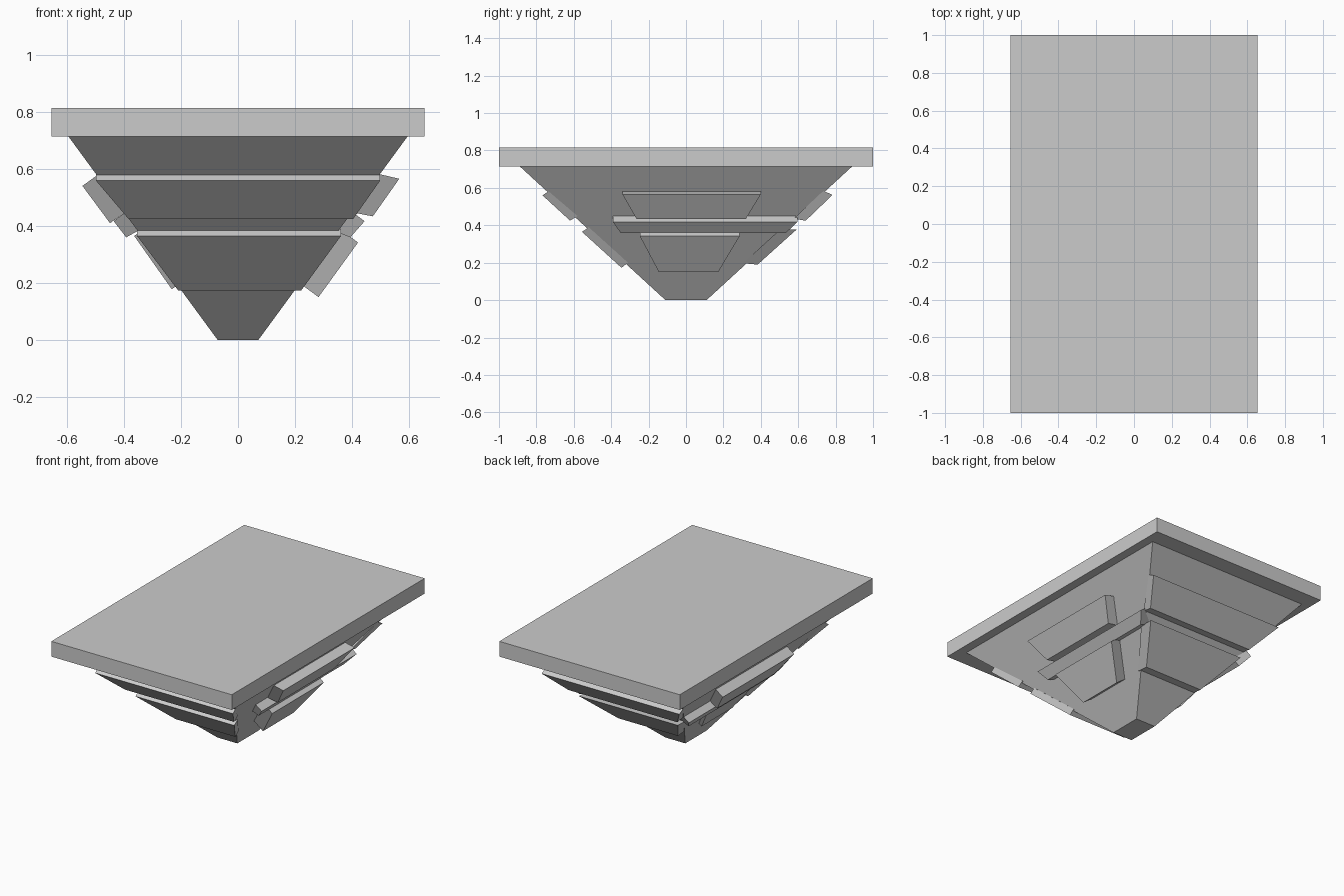
import bpy, bmesh

if "Cube" in bpy.data.objects:
    bpy.data.objects.remove(bpy.data.objects["Cube"])


def solid(name, lower, upper):
    """Closed solid between two matching quads."""
    bm = bmesh.new()
    a = [bm.verts.new(p) for p in lower]
    b = [bm.verts.new(p) for p in upper]
    bm.faces.new(a)
    bm.faces.new(b)
    for i in range(4):
        j = (i + 1) % 4
        bm.faces.new((a[i], a[j], b[j], b[i]))
    bmesh.ops.recalc_face_normals(bm, faces=bm.faces)
    mesh = bpy.data.meshes.new(name)
    bm.to_mesh(mesh)
    bm.free()
    ob = bpy.data.objects.new(name, mesh)
    bpy.context.collection.objects.link(ob)
    return ob


def rect(x, y, z):
    return [(-x, -y, z), (x, -y, z), (x, y, z), (-x, y, z)]


def panel(name, axis, sign, profile, top, bottom):
    """Trapezoid plate on a sloping side.
    profile: (distance, z) for inner top, outer top, outer bottom, inner bottom.
    top, bottom: extents along the side at the two edges."""
    ends = []
    for k in (0, 1):
        quad = []
        for (d, z), span in zip(profile, (top, top, bottom, bottom)):
            quad.append((sign * d, span[k], z) if axis == 'x'
                        else (span[k], sign * d, z))
        ends.append(quad)
    return solid(name, *ends)


# Top slab and tapered body
solid("top_slab", rect(0.655, 1.0, 0.715), rect(0.655, 1.0, 0.815))
solid("tapered_body", rect(0.072, 0.11, 0), rect(0.597, 0.89, 0.716))

# Full-width plates on the front and back
upper_span, upper_low = (-0.5, 0.5), (-0.385, 0.405)
lower_span, lower_low = (-0.355, 0.362), (-0.21, 0.222)
panel("front_upper_plate", 'y', -1,
      [(0.735, 0.582), (0.767, 0.56), (0.62, 0.425), (0.58, 0.45)],
      upper_span, upper_low)
panel("front_lower_plate", 'y', -1,
      [(0.52, 0.39), (0.556, 0.365), (0.345, 0.173), (0.31, 0.2)],
      lower_span, lower_low)
panel("back_upper_plate", 'y', 1,
      [(0.735, 0.585), (0.783, 0.562), (0.64, 0.425), (0.575, 0.435)],
      upper_span, upper_low)
panel("back_lower_plate", 'y', 1,
      [(0.50, 0.375), (0.592, 0.378), (0.383, 0.19), (0.305, 0.197)],
      lower_span, lower_low)

# Narrower plates and a cross bar on each long side
side_profiles = {
    ("right", 1): {
        "upper": [(0.485, 0.585), (0.567, 0.566), (0.474, 0.434), (0.39, 0.45)],
        "bar": [(0.39, 0.458), (0.445, 0.417), (0.395, 0.36), (0.33, 0.385)],
        "lower": [(0.35, 0.395), (0.422, 0.342), (0.283, 0.15), (0.21, 0.204)]},
    ("left", -1): {
        "upper": [(0.49, 0.582), (0.547, 0.541), (0.45, 0.41), (0.39, 0.452)],
        "bar": [(0.39, 0.453), (0.437, 0.417), (0.393, 0.36), (0.33, 0.395)],
        "lower": [(0.335, 0.387), (0.365, 0.365), (0.233, 0.178), (0.2, 0.2)]},
}
spans = {
    "upper": ((-0.34, 0.40), (-0.265, 0.32)),
    "bar": ((-0.39, 0.595), (-0.35, 0.535)),
    "lower": ((-0.247, 0.287), (-0.145, 0.172)),
}
for (side, sign), parts in side_profiles.items():
    for part, profile in parts.items():
        panel(f"{side}_{part}_plate", 'x', sign, profile, *spans[part])
